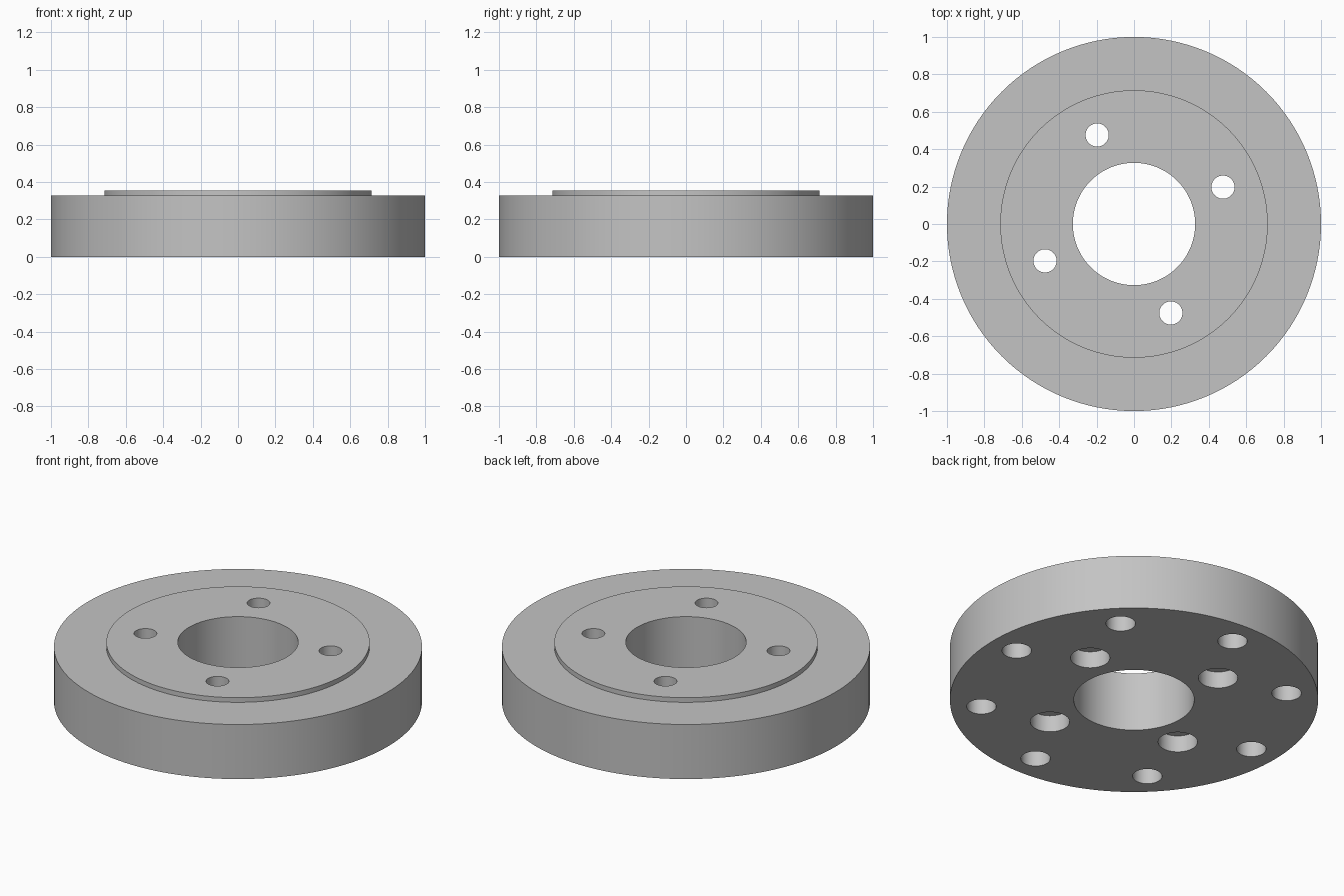
import bpy, bmesh, math

if "Cube" in bpy.data.objects:
    bpy.data.objects.remove(bpy.data.objects["Cube"])

steel = bpy.data.materials.new("plain_grey")
steel.diffuse_color = (0.55, 0.55, 0.55, 1)
steel.use_nodes = True
steel.node_tree.nodes["Principled BSDF"].inputs["Base Color"].default_value = steel.diffuse_color


def lathe(name, profile, segments):
    """Revolve a closed (radius, z) profile around the z axis."""
    bm = bmesh.new()
    rings = []
    for i in range(segments):
        a = 2 * math.pi * i / segments
        rings.append([bm.verts.new((r * math.cos(a), r * math.sin(a), z))
                      for r, z in profile])
    n = len(profile)
    for i in range(segments):
        p, q = rings[i], rings[(i + 1) % segments]
        for j in range(n):
            k = (j + 1) % n
            bm.faces.new((p[j], q[j], q[k], p[k]))
    bmesh.ops.recalc_face_normals(bm, faces=bm.faces)
    mesh = bpy.data.meshes.new(name)
    bm.to_mesh(mesh)
    bm.free()
    obj = bpy.data.objects.new(name, mesh)
    bpy.context.collection.objects.link(obj)
    return obj


def drill(target, radius, z0, z1, circle, count, start):
    """Cut a ring of round holes between heights z0 and z1."""
    for i in range(count):
        a = math.radians(start) + 2 * math.pi * i / count
        bpy.ops.mesh.primitive_cylinder_add(
            vertices=48, radius=radius, depth=z1 - z0,
            location=(circle * math.cos(a), circle * math.sin(a), (z0 + z1) / 2))
        cutter = bpy.context.object
        cutter.name = "hole_cutter"
        cutter.hide_render = True
        bpy.context.view_layer.objects.active = target
        mod = target.modifiers.new("hole", 'BOOLEAN')
        mod.operation = 'DIFFERENCE'
        mod.solver = 'EXACT'
        mod.object = cutter
        bpy.ops.object.modifier_apply(modifier=mod.name)
        bpy.data.objects.remove(cutter, do_unlink=True)


# Ring body with raised centre land and central bore
flange = lathe("flange_ring", [(0.327, 0), (1.0, 0), (1.0, 0.327),
                               (0.715, 0.327), (0.715, 0.355), (0.327, 0.355)], 128)
flange.data.materials.append(steel)

# Four through bolt holes, counterbored from the underside
drill(flange, 0.062, -0.1, 0.5, 0.515, 4, 22.5)
drill(flange, 0.107, -0.1, 0.10, 0.515, 4, 22.5)

# Eight blind holes around the underside
drill(flange, 0.08, -0.1, 0.22, 0.832, 8, 0)

# Smooth round walls with crisp rims
bpy.ops.object.select_all(action='DESELECT')
flange.select_set(True)
bpy.context.view_layer.objects.active = flange
bpy.ops.object.shade_smooth_by_angle(angle=math.radians(30))
